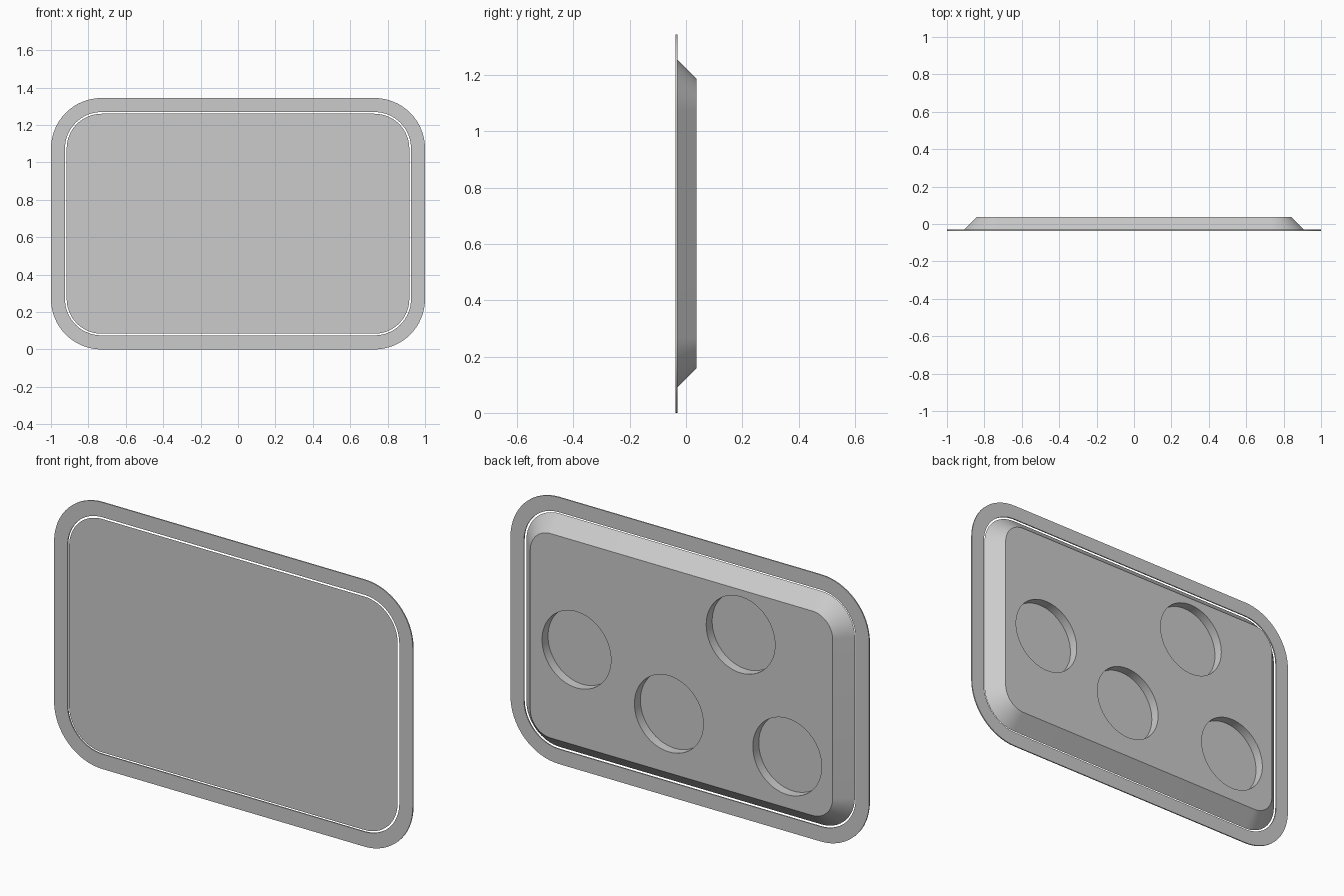
import bpy, bmesh, math
from mathutils import Matrix

HALF_W, HALF_H, RADIUS = 1.0, 0.672, 0.27
FRONT, BACK, RIM_BACK = -0.0365, 0.0365, -0.0305
STEPS = 16

cube = bpy.data.objects.get("Cube")
if cube:
    bpy.data.objects.remove(cube, do_unlink=True)

grey = bpy.data.materials.new("plain grey")
grey.use_nodes = True
colour = (0.6, 0.6, 0.6, 1)
grey.diffuse_color = colour
grey.node_tree.nodes["Principled BSDF"].inputs["Base Color"].default_value = colour


def outline(bm, inset, y):
    """Ring of vertices along a rounded rectangle, inset from the outer edge."""
    r = RADIUS - inset
    cx, cz = HALF_W - RADIUS, HALF_H - RADIUS
    verts = []
    for corner, (sx, sz) in enumerate([(1, 1), (-1, 1), (-1, -1), (1, -1)]):
        for i in range(STEPS + 1):
            a = (corner + i / STEPS) * math.pi / 2
            verts.append(bm.verts.new((sx * cx + r * math.cos(a), y,
                                       HALF_H + sz * cz + r * math.sin(a))))
    return verts


def bridge(bm, a, b):
    for i in range(len(a)):
        j = (i + 1) % len(a)
        bm.faces.new((a[i], a[j], b[j], b[i]))


def finish(bm, name):
    bmesh.ops.recalc_face_normals(bm, faces=bm.faces)
    mesh = bpy.data.meshes.new(name)
    bm.to_mesh(mesh)
    bm.free()
    mesh.materials.append(grey)
    obj = bpy.data.objects.new(name, mesh)
    bpy.context.collection.objects.link(obj)
    return obj


def select(obj):
    bpy.ops.object.select_all(action='DESELECT')
    obj.select_set(True)
    bpy.context.view_layer.objects.active = obj


# Thin flat rim around the panel
bm = bmesh.new()
loops = [outline(bm, 0, FRONT), outline(bm, 0, RIM_BACK),
         outline(bm, 0.075, RIM_BACK), outline(bm, 0.075, FRONT)]
for k in range(4):
    bridge(bm, loops[k], loops[(k + 1) % 4])
rim = finish(bm, "rim")

# Panel with a flat front and sloping edges to the back
bm = bmesh.new()
front, back = outline(bm, 0.084, FRONT), outline(bm, 0.157, BACK)
bridge(bm, front, back)
bm.faces.new(front)
bm.faces.new(back)
panel = finish(bm, "panel")

# Round pockets sunk into the back
POCKETS = [(0.585, 0.64), (-0.33, 0.96), (0.07, 0.455), (-0.59, 0.416)]
FLOOR, TOP = -0.011, 0.1
bm = bmesh.new()
for x, z in POCKETS:
    place = Matrix.Translation((x, (FLOOR + TOP) / 2, z)) @ Matrix.Rotation(math.pi / 2, 4, 'X')
    bmesh.ops.create_cone(bm, cap_ends=True, segments=64, radius1=0.192,
                          radius2=0.192, depth=TOP - FLOOR, matrix=place)
cutter = finish(bm, "pocket_cutter")
cutter.hide_render = True

select(panel)
cut = panel.modifiers.new("pockets", 'BOOLEAN')
cut.operation = 'DIFFERENCE'
cut.solver = 'EXACT'
cut.object = cutter
bpy.ops.object.modifier_apply(modifier=cut.name)
bpy.data.objects.remove(cutter, do_unlink=True)

for obj in (rim, panel):
    select(obj)
    bpy.ops.object.shade_smooth_by_angle(angle=math.radians(30))
